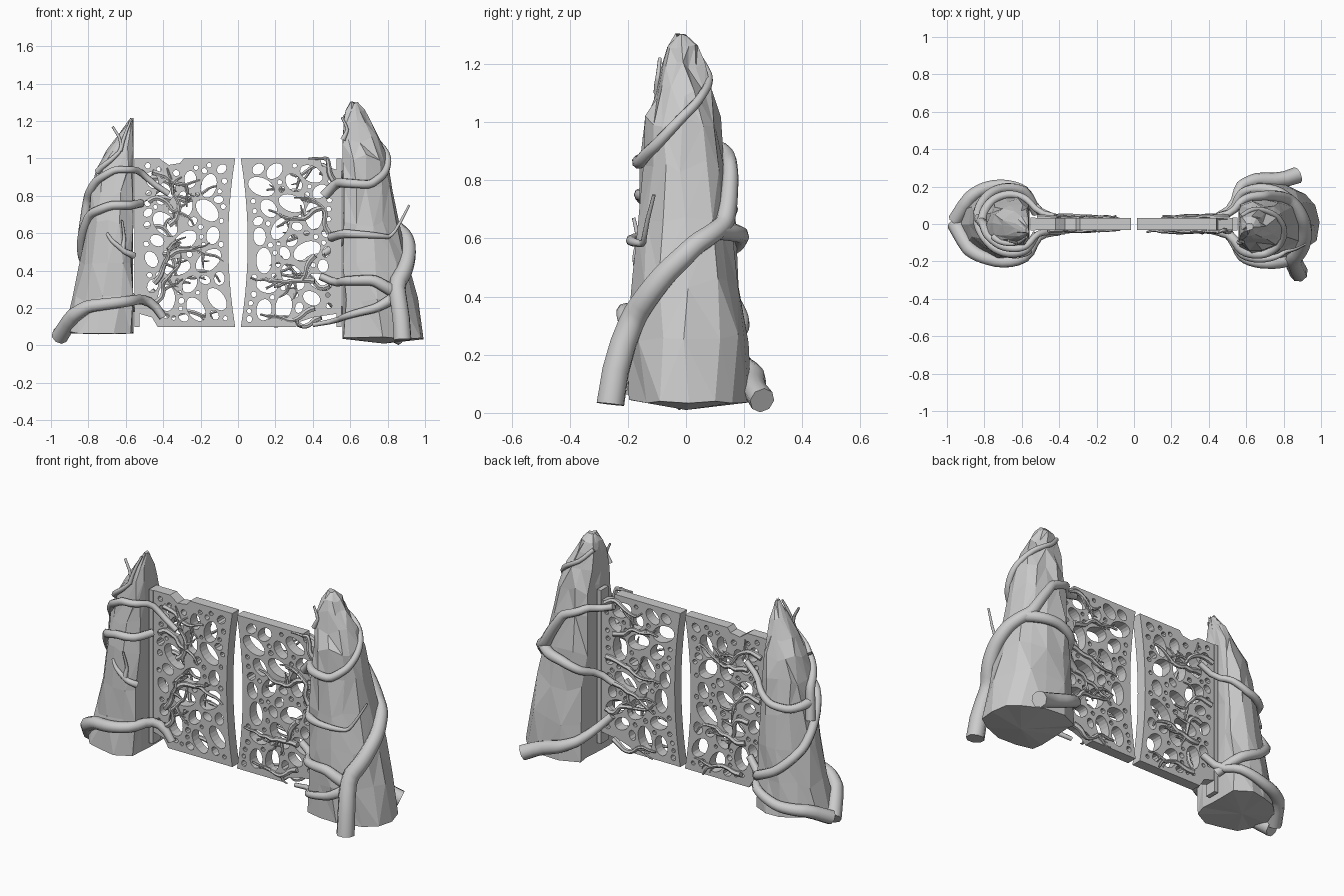
import bpy, bmesh, random
from math import sin, cos, pi, radians
from mathutils import Vector

if "Cube" in bpy.data.objects:
    bpy.data.objects.remove(bpy.data.objects["Cube"])

# pillar profiles: z, inner |x|, outer |x|, front y, back y
RIGHT = [(.04, .56, 1.0, -.2, .23), (.25, .56, .96, -.2, .215), (.45, .56, .91, -.19, .195),
         (.65, .56, .865, -.175, .17), (.85, .56, .825, -.155, .14), (1.0, .56, .795, -.135, .115),
         (1.1, .56, .755, -.11, .09), (1.2, .565, .70, -.085, .06), (1.26, .575, .675, -.065, .04), (1.3, .6, .64, -.035, .005)]
LEFT = [(.07, .56, .935, -.2, .2), (.25, .56, .885, -.185, .185), (.45, .56, .84, -.17, .17),
        (.65, .56, .81, -.155, .155), (.82, .56, .785, -.14, .13), (.95, .56, .755, -.12, .11),
        (1.04, .56, .70, -.1, .075), (1.13, .56, .64, -.08, .04), (1.21, .56, .575, -.05, -.02)]


def surface(rings, deg, z, lift=0.0):
    """Point on a D-shaped pillar; 0 = outer side, -90 = front, 90 = back."""
    z = min(max(z, rings[0][0]), rings[-1][0])
    for a, b in zip(rings, rings[1:]):
        if z <= b[0]:
            break
    f = (z - a[0]) / (b[0] - a[0])
    _, i, o, fr, bk = [p + (q - p) * f for p, q in zip(a, b)]
    t = radians(deg)
    w = o - i
    u = i + .38 * w + (.62 * w + lift) * cos(t)
    y = (fr + bk) / 2 + ((bk - fr) / 2 + lift) * sin(t)
    return Vector((max(u, i), y, z))


def finish(name, bm, smooth):
    bmesh.ops.recalc_face_normals(bm, faces=bm.faces)
    me = bpy.data.meshes.new(name)
    bm.to_mesh(me)
    bm.free()
    for p in me.polygons:
        p.use_smooth = smooth
    ob = bpy.data.objects.new(name, me)
    bpy.context.collection.objects.link(ob)
    return ob


def bake(name, cu, rot=0, smooth=False):
    """Turn a curve into a clean mesh object."""
    ob = bpy.data.objects.new(name + "_curve", cu)
    bpy.context.collection.objects.link(ob)
    me = bpy.data.meshes.new_from_object(ob.evaluated_get(bpy.context.evaluated_depsgraph_get()))
    bpy.data.objects.remove(ob)
    bm = bmesh.new()
    bm.from_mesh(me)
    if rot:
        for v in bm.verts:
            v.co = (v.co.x, v.co.z, v.co.y)
    bmesh.ops.remove_doubles(bm, verts=bm.verts, dist=1e-5)
    out = finish(name, bm, smooth)
    if smooth:
        bpy.ops.object.select_all(action='DESELECT')
        out.select_set(True)
        bpy.context.view_layer.objects.active = out
        bpy.ops.object.shade_smooth_by_angle(angle=radians(50))


def tubes(name, paths, s, sides_res):
    """Tapered vines; each path is (points, start radius, end radius)."""
    cu = bpy.data.curves.new(name, 'CURVE')
    cu.dimensions = '3D'
    cu.bevel_depth = 1
    cu.bevel_resolution = sides_res
    cu.resolution_u = 2
    cu.use_fill_caps = True
    for pts, r0, r1 in paths:
        sp = cu.splines.new('NURBS')
        sp.points.add(len(pts) - 1)
        for k, p in enumerate(pts):
            sp.points[k].co = (s * p[0], p[1], p[2], 1)
            sp.points[k].radius = r0 + (r1 - r0) * k / (len(pts) - 1)
        sp.order_u = 3
        sp.use_endpoint_u = True
    bake(name, cu, smooth=True)


def wrap(rings, way, r0, r1):
    """Two-number waypoints hug the pillar (angle, z); three-number ones are free."""
    pts = []
    for k, w in enumerate(way):
        if len(w) == 3:
            pts.append(Vector(w))
            continue
        lift = .5 * (r0 + (r1 - r0) * k / len(way))
        pts.append(surface(rings, *w, lift))
        if k + 1 < len(way) and len(way[k + 1]) == 2:
            n = way[k + 1]
            for f in (.33, .67):
                pts.append(surface(rings, w[0] + (n[0] - w[0]) * f, w[1] + (n[1] - w[1]) * f, lift))
    return pts, r0, r1


def pillar(name, rings, s, base_z):
    """Faceted rock with a flat inner side."""
    bm = bmesh.new()
    n, loops = 14, []
    for k, r in enumerate(rings):
        j = .011 if k < len(rings) - 2 else .004
        loop = []
        for i in range(n):
            p = surface(rings, 360 * (i + random.uniform(-.25, .25)) / n, r[0])
            p += Vector((random.uniform(-j, j), random.uniform(-j, j), random.uniform(-j, j) * (2 if k else .7)))
            loop.append(bm.verts.new((s * min(max(p.x, r[1]), 1), p.y, p.z)))
        loops.append(loop)
    for a, b in zip(loops, loops[1:]):
        for i in range(n):
            q = [a[i], a[(i + 1) % n], b[(i + 1) % n], b[i]]
            c = random.randint(0, 1)
            bm.faces.new((q[c], q[c + 1], q[c + 2]))
            bm.faces.new((q[c], q[c + 2], q[(c + 3) % 4]))
    bm.faces.new(loops[-1])
    mid = bm.verts.new((s * (rings[0][1] + rings[0][2]) / 2, 0, base_z))
    for i in range(n):
        bm.faces.new((loops[0][i], loops[0][(i + 1) % n], mid))
    finish(name, bm, False)


def oval(h, n, grow=0):
    u, z, a, b, t = h
    out = []
    for i in range(n):
        c, d = (a + grow) * cos(2 * pi * i / n), (b + grow) * sin(2 * pi * i / n)
        out.append((u + c * cos(t) - d * sin(t), z + c * sin(t) + d * cos(t)))
    return out


def inside(h, p):
    x, y = p[0] - h[0], p[1] - h[1]
    c, d = x * cos(h[4]) + y * sin(h[4]), y * cos(h[4]) - x * sin(h[4])
    return (c / h[2]) ** 2 + (d / h[3]) ** 2 < 1


def inner_edge(z):
    return .015 + .037 * (1 - ((z - .55) / .45) ** 2)


def panel(name, s, ends, notches):
    """Slab pierced by packed oval holes; inner edge is bowed."""
    holes = list(notches)
    for a0, a1, ratio, tries in ((.065, .08, .65, 150), (.045, .06, .75, 900), (.026, .038, .8, 1200),
                                 (.011, .018, 1, 3500)):
        for _ in range(tries):
            a = random.uniform(a0, a1)
            h = (random.uniform(.04, .52), random.uniform(.12, .98), a, a * ratio * random.uniform(.9, 1), random.uniform(0, pi))
            pts = oval(h, 24, .011)
            if all(inner_edge(p[1]) + .008 < p[0] < .518 and .112 < p[1] < .988 for p in pts) and \
                    not any(inside(h, o) or inside(o, h) for o in holes) and \
                    not any(inside(o, p) for p in pts for o in holes):
                holes.append(h)
    outline = [(inner_edge(.1 + .09 * k), .1 + .09 * k) for k in range(11)] + ends
    cu = bpy.data.curves.new(name, 'CURVE')
    cu.dimensions = '2D'
    cu.fill_mode = 'BOTH'
    cu.extrude = .031
    for pts in [outline] + [oval(h, 18 if h[2] > .03 else 10) for h in holes[len(notches):]]:
        sp = cu.splines.new('POLY')
        sp.points.add(len(pts) - 1)
        for q, p in zip(sp.points, pts):
            q.co = (s * p[0], p[1], 0, 1)
        sp.use_cyclic_u = True
    bake(name, cu, rot=1)
    # narrow hinge post between panel and pillar
    bm = bmesh.new()
    bmesh.ops.create_cube(bm, size=1)
    for v in bm.verts:
        v.co = (s * .54 + v.co.x * .026, v.co.y * .07, .55 + v.co.z * .9)
    finish(name + "_post", bm, False)


def tendrils(name, s):
    """Branching twigs creeping over both faces of a panel."""
    paths = []

    def grow(p, ang, steps, r, y):
        pts = [Vector(p)]
        for _ in range(steps):
            ang += random.uniform(-.9, .9) - .25 * ang
            q = pts[-1] + Vector((-.04 * cos(ang), 0, .04 * sin(ang)))
            q.y = y * random.uniform(.85, 1.3)
            q.z = min(max(q.z, .1), 1.0)
            pts.append(q)
        paths.append((pts, r, r * .35))
        return pts

    for y in (-.034, .034):
        for k in range(6):
            z = .18 + .145 * k + random.uniform(-.03, .03)
            pts = grow((random.uniform(.36, .52), y, z), random.uniform(-.8, .8), random.randint(7, 9), .017, y)
            for b in (3, 5):
                sub = grow(pts[b], random.choice((-1.3, 1.3)), random.randint(2, 3), .01, y)
            grow(sub[1], random.uniform(-1, 1), 1, .007, y)
    tubes(name, paths, s, 1)


random.seed(7)
pillar("right_rock_pillar", RIGHT, 1, .01)
pillar("left_rock_pillar", LEFT, -1, .06)

# gate leaves
panel("left_gate_panel", -1, [(.29, 1), (.31, .975), (.37, .965), (.42, 1), (.53, 1), (.53, .17), (.46, .15), (.43, .1)],
      [(.35, 1, .09, .05, 0), (.5, .1, .1, .09, 0)])
panel("right_gate_panel", 1, [(.44, 1), (.45, .96), (.53, .94), (.53, .17), (.4, .15), (.34, .13), (.31, .1)],
      [(.5, 1, .08, .08, 0), (.44, .1, .15, .085, 0)])
tendrils("left_panel_twigs", -1)
tendrils("right_panel_twigs", 1)

# vines around the left pillar
L = [
    ([(.955, .0, .045), (-35, .15), (-60, .21), (-125, .24), (.52, -.06, .25), (.44, -.04, .22), (.4, -.04, .15)], .045, .022),
    ([(.955, .02, .06), (35, .12), (80, .14), (122, .2), (.52, .06, .22), (.44, .04, .29)], .04, .02),
    ([(.52, .06, .2), (122, .26), (80, .33), (30, .46), (0, .58), (-30, .7), (-80, .75), (-128, .75), (.52, -.05, .76)], .028, .022),
    ([(10, .6), (0, .78), (-35, .88), (-80, .94), (-128, .94), (.52, -.05, .93), (.45, -.04, .86), (.37, -.04, .81)], .027, .016),
    ([(0, .7), (50, .68), (90, .7), (125, .76), (.5, .05, .78), (.42, .04, .84)], .026, .016),
    ([(-128, .48), (-110, .5), (-85, .56), (-75, .6)], .02, .008),
    ([(-105, .51), (-108, .58), (.62, -.18, .67)], .015, .006),
    ([(-30, .93), (-60, .99), (-80, 1.04), (.62, -.1, 1.1), (.67, -.09, 1.17)], .018, .007),
    ([(-80, 1.04), (.61, -.1, 1.12), (.575, -.07, 1.2)], .012, .006),
]
tubes("left_pillar_vines", [wrap(LEFT, *v) for v in L], -1, 2)

# vines around the right pillar
R = [
    ([(.88, -.26, .03), (.875, -.245, .16), (-58, .32), (-20, .48), (10, .58), (45, .65), (62, .76), (80, .86), (128, .92), (.52, .05, .9), (.44, .04, .93)], .05, .018),
    ([(-58, .28), (-85, .35), (-128, .345), (.52, -.05, .33), (.44, -.04, .37)], .036, .02),
    ([(-60, .26), (-85, .2), (-128, .15), (.52, -.05, .13), (.4, -.04, .11)], .032, .012),
    ([(.875, .262, .043), (.8, .23, .08), (100, .12), (125, .17), (.53, .07, .2), (.45, .04, .29)], .045, .022),
    ([(35, .63), (90, .61), (128, .56), (.52, .05, .53), (.44, .04, .48)], .034, .018),
    ([(.5, -.04, .58), (-128, .6), (-80, .59), (-50, .58), (.86, -.14, .64), (.915, -.11, .75)], .026, .006),
    ([(.46, -.04, .8), (.52, -.05, .87), (-128, .87), (-75, .86), (-40, .92), (0, 1.02), (40, 1.1), (90, 1.17), (.57, .04, 1.23)], .027, .012),
    ([(-125, 1.1), (-110, 1.16), (.555, -.09, 1.22)], .014, .006),
]
tubes("right_pillar_vines", [wrap(RIGHT, *v) for v in R], 1, 2)
